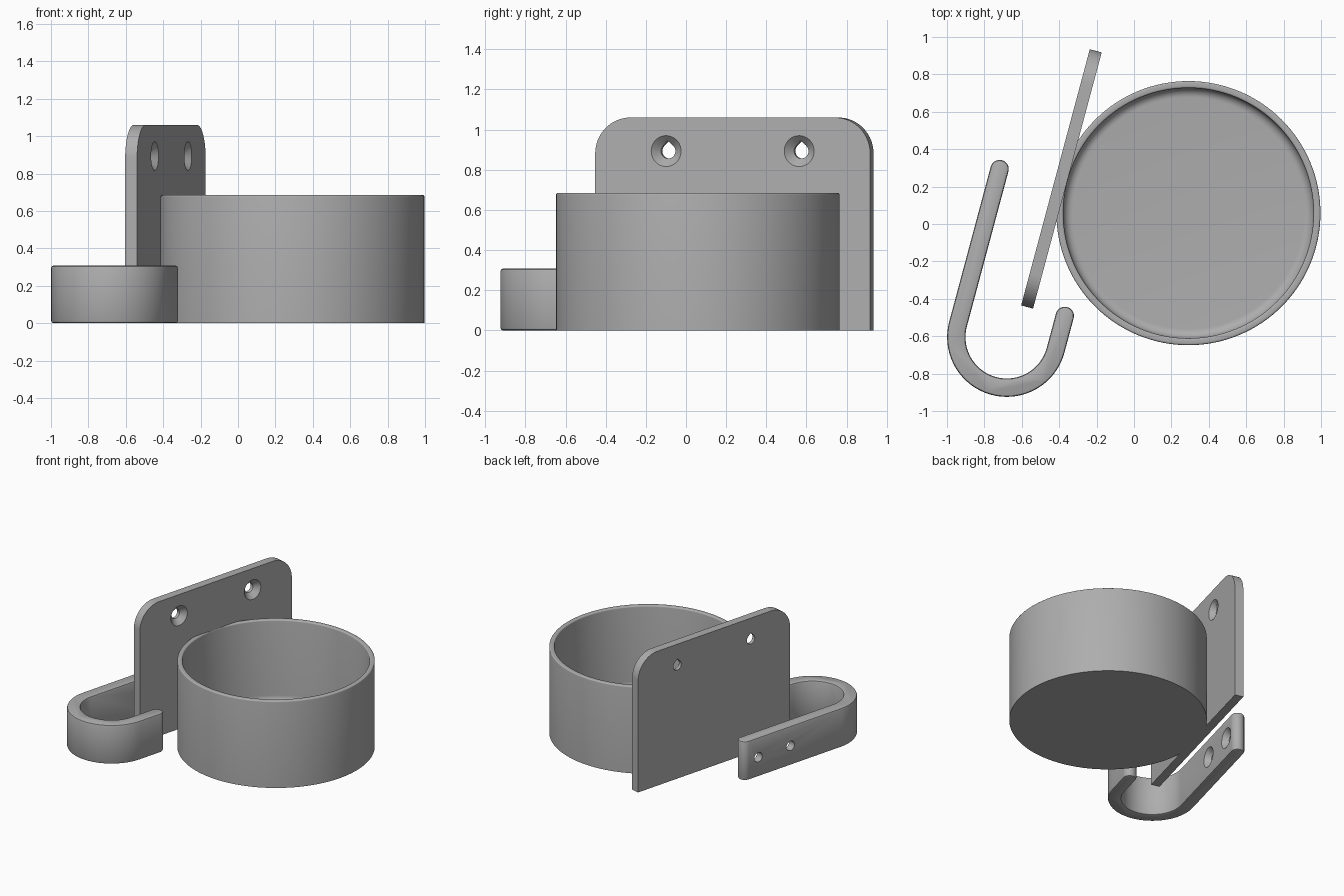
import bpy, bmesh, math
from mathutils import Matrix, Vector

if "Cube" in bpy.data.objects:
    bpy.data.objects.remove(bpy.data.objects["Cube"])

TILT = math.radians(-15)
SIDEWAYS = Matrix(((0, 0, 1), (1, 0, 0), (0, 1, 0))).to_4x4()  # outline in yz, depth along x

grey = bpy.data.materials.new("plain grey")
grey.use_nodes = True
grey.diffuse_color = (0.42, 0.42, 0.42, 1)
grey.node_tree.nodes["Principled BSDF"].inputs["Base Color"].default_value = (0.42, 0.42, 0.42, 1)


def arc(cx, cy, r, start, end, n):
    angles = [math.radians(start + (end - start) * i / n) for i in range(n + 1)]
    return [(cx + r * math.cos(a), cy + r * math.sin(a)) for a in angles]


def add_object(name, bm, origin=(0, 0, 0), turn=0):
    bmesh.ops.recalc_face_normals(bm, faces=bm.faces)
    mesh = bpy.data.meshes.new(name)
    bm.to_mesh(mesh)
    bm.free()
    mesh.materials.append(grey)
    ob = bpy.data.objects.new(name, mesh)
    ob.location, ob.rotation_euler.z = origin, turn
    bpy.context.collection.objects.link(ob)
    return ob


def loft(outlines, matrix=Matrix()):
    """Solid through equal-length outlines given as (points, depth)."""
    bm = bmesh.new()
    rings = [[bm.verts.new(matrix @ Vector((x, y, d))) for x, y in pts] for pts, d in outlines]
    for low, high in zip(rings, rings[1:]):
        for i in range(len(low)):
            bm.faces.new((low[i - 1], low[i], high[i], high[i - 1]))
    bm.faces.new(rings[0])
    bm.faces.new(rings[-1])
    return bm


def activate(ob):
    bpy.ops.object.select_all(action='DESELECT')
    ob.select_set(True)
    bpy.context.view_layer.objects.active = ob


def cut(target, bm):
    cutter = add_object("cutter", bm, target.location, TILT)
    cutter.hide_render = True
    mod = target.modifiers.new("hole", 'BOOLEAN')
    mod.operation, mod.solver, mod.object = 'DIFFERENCE', 'EXACT', cutter
    activate(target)
    bpy.ops.object.modifier_apply(modifier=mod.name)
    bpy.data.objects.remove(cutter)


def screw_hole(target, y, z, face_x, r=0.037, head=0.077, pointed=True):
    """Through hole with a conical recess opening on the +x face."""
    hole = arc(y, z, r, 135, 405, 36)
    if pointed:
        hole.append((y, z + r * math.sqrt(2)))
    else:
        hole = arc(y, z, r, 0, 350, 35)
    cut(target, loft([(hole, face_x - 0.2), (hole, face_x + 0.1)], SIDEWAYS))
    cone = [(arc(y, z, rad, 0, 352.5, 47), d) for rad, d in
            ((r, face_x - head + r), (head + 0.02, face_x + 0.02))]
    cut(target, loft(cone, SIDEWAYS))


# Round cup: wall, rounded rim and filleted floor turned about its axis
R, inner, height, floor = 0.706, 0.669, 0.685, 0.04
profile = [(0, 0), (R, 0)]
profile += arc(R - 0.01, height - 0.01, 0.01, 0, 90, 4)
profile += arc(inner + 0.01, height - 0.01, 0.01, 90, 180, 4)
profile += arc(inner - 0.05, floor + 0.05, 0.05, 0, -90, 8)
profile.append((0, floor))
bm = bmesh.new()
verts = [bm.verts.new((x, 0, z)) for x, z in profile]
edges = [bm.edges.new(pair) for pair in zip(verts, verts[1:])]
bmesh.ops.spin(bm, geom=verts + edges, axis=(0, 0, 1), cent=(0, 0, 0),
               angle=math.tau, steps=128, use_merge=True)
bmesh.ops.remove_doubles(bm, verts=bm.verts, dist=1e-5)
cup = add_object("cup", bm, (0.291, 0.058, 0))

# Mounting plate with rounded top corners and two countersunk holes
half, top, corner, thick = 0.709, 1.06, 0.18, 0.066
outline = [(-half, 0), (half, 0)]
outline += arc(half - corner, top - corner, corner, 0, 90, 16)
outline += arc(-half + corner, top - corner, corner, 90, 180, 16)
plate = add_object("mounting_plate", loft([(outline, -thick / 2), (outline, thick / 2)], SIDEWAYS),
                   (-0.388, 0.241, 0), TILT)
for y in (-0.343, 0.343):
    screw_hole(plate, y, 0.893, thick / 2)

# J-shaped hook with rounded tips and softened rims
bend, w, long_arm, short_arm = 0.27, 0.049, 0.858, 0.19


def hook_outline(w):
    return (arc(0, 0, bend + w, 180, 360, 48) + arc(bend, short_arm, w, 0, 180, 16)
            + arc(0, 0, bend - w, 360, 180, 48) + arc(-bend, long_arm, w, 0, 180, 16))


soft = 0.013
levels = [(w - soft, 0), (w - soft * 0.3, soft * 0.3), (w, soft)]
levels += [(width, 0.308 - z) for width, z in reversed(levels)]
hook = add_object("hook", loft([(hook_outline(width), z) for width, z in levels]),
                  (-0.68, -0.605, 0), TILT)
for y in (0.773, 0.473):
    screw_hole(hook, y, 0.154, w - bend, pointed=False)

for ob in (cup, plate, hook):
    activate(ob)
    bpy.ops.object.shade_smooth_by_angle(angle=math.radians(30))
